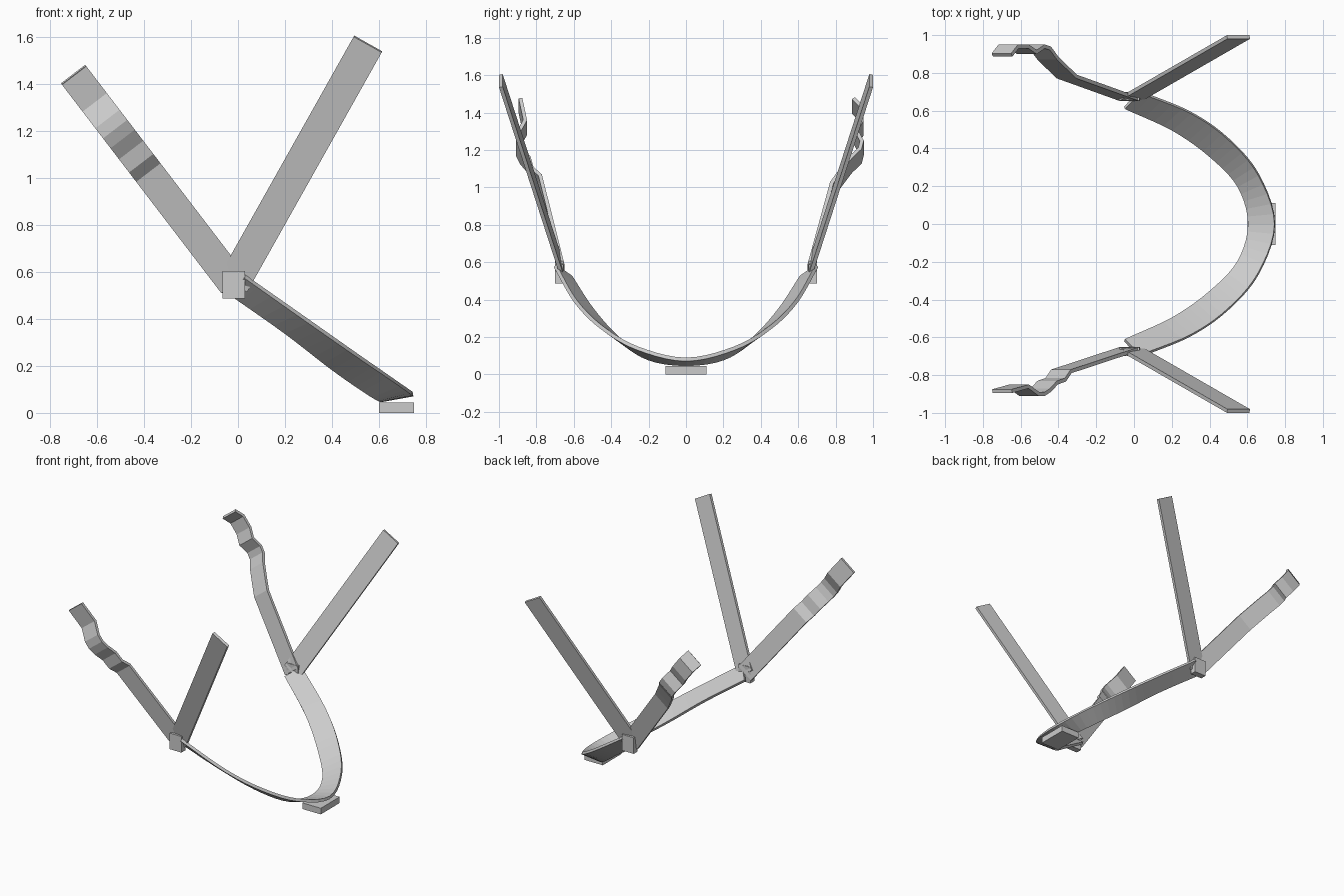
import bpy
from mathutils import Vector

cube = bpy.data.objects.get("Cube")
if cube:
    bpy.data.objects.remove(cube, do_unlink=True)

webbing = bpy.data.materials.new("light_grey_webbing")
webbing.use_nodes = True
GREY = (0.6, 0.6, 0.6, 1)
webbing.diffuse_color = GREY
webbing.node_tree.nodes["Principled BSDF"].inputs["Base Color"].default_value = GREY


def add_mesh(name, verts, faces):
    mesh = bpy.data.meshes.new(name)
    mesh.from_pydata(verts, [], faces)
    mesh.materials.append(webbing)
    obj = bpy.data.objects.new(name, mesh)
    bpy.context.collection.objects.link(obj)
    return obj


def ribbon(name, edge_a, edge_b, thickness=0.02):
    """Thick strap stretched between two edge lines."""
    n = len(edge_a)
    faces = [(i, i + 1, n + i + 1, n + i) for i in range(n - 1)]
    obj = add_mesh(name, list(edge_a) + list(edge_b), faces)
    solid = obj.modifiers.new("thickness", "SOLIDIFY")
    solid.thickness = thickness
    solid.offset = 0
    solid.use_even_offset = True
    return obj


def box(name, low, high):
    bpy.ops.mesh.primitive_cube_add(size=1)
    obj = bpy.context.object
    obj.name = name
    low, high = Vector(low), Vector(high)
    obj.location = (low + high) / 2
    obj.scale = high - low
    obj.data.materials.append(webbing)


def arm(name, direction, width, profile, side):
    """Strap running up from the buckle; profile is (length, distance from centre)."""
    d = Vector((direction[0], 0, direction[1])).normalized()
    across = Vector((d.z, 0, -d.x)) * width / 2
    line = [Vector((-0.02, side * y, 0.55)) + d * s for s, y in profile]
    ribbon(name, [p + across for p in line], [p - across for p in line])


def smooth_line(points, steps=5):
    """Catmull-Rom curve through the points, mirrored ends."""
    p = [Vector(q) for q in points]
    p = [2 * p[0] - p[1]] + p + [2 * p[-1] - p[-2]]
    out = []
    for a, b, c, d in zip(p, p[1:], p[2:], p[3:]):
        for k in range(steps):
            t = k / steps
            out.append(b + (c - a) * t / 2 + (2 * a - 5 * b + 4 * c - d) * t * t / 2
                       + (3 * b - a - 3 * c + d) * t ** 3 / 2)
    return out + [p[-2]]


def mirrored(half):
    """Full edge from a half that ends on the middle plane."""
    return half + [(x, -y, z) for x, y, z in reversed(half[:-1])]


# Curved main strap
outer = [(0.03, -0.7, 0.58), (0.3, -0.59, 0.39), (0.5, -0.45, 0.25),
         (0.66, -0.26, 0.14), (0.745, 0, 0.08)]
inner = [(-0.05, -0.615, 0.52), (0.2, -0.5, 0.345), (0.4, -0.36, 0.19),
         (0.55, -0.2, 0.085), (0.605, 0, 0.055)]
ribbon("main_strap", smooth_line(mirrored(outer)), smooth_line(mirrored(inner)))

# Base pad under the strap
box("base_pad", (0.6, -0.11, 0), (0.75, 0.11, 0.045))

# Wavy straps, one fold pattern per side
front_folds = [(0, 0.66), (0.6, 0.78), (0.65, 0.825), (0.72, 0.84), (0.78, 0.88),
               (0.83, 0.9), (0.88, 0.9), (0.97, 0.86), (1.117, 0.885)]
back_folds = [(0, 0.66), (0.55, 0.78), (0.62, 0.82), (0.72, 0.88), (0.78, 0.93),
              (0.83, 0.94), (0.9, 0.91), (0.97, 0.94), (1.06, 0.94), (1.117, 0.895)]

for label, side, folds in (("front", -1, front_folds), ("back", 1, back_folds)):
    arm(label + "_wavy_strap", (-0.607, 0.794), 0.13, folds, side)
    arm(label + "_straight_strap", (0.49, 0.872), 0.137, [(0, 0.66), (1.17, 0.99)], side)
    # Buckle joining the straps
    y0, y1 = sorted((side * 0.655, side * 0.7))
    box(label + "_buckle", (-0.065, y0, 0.487), (0.03, y1, 0.605))
